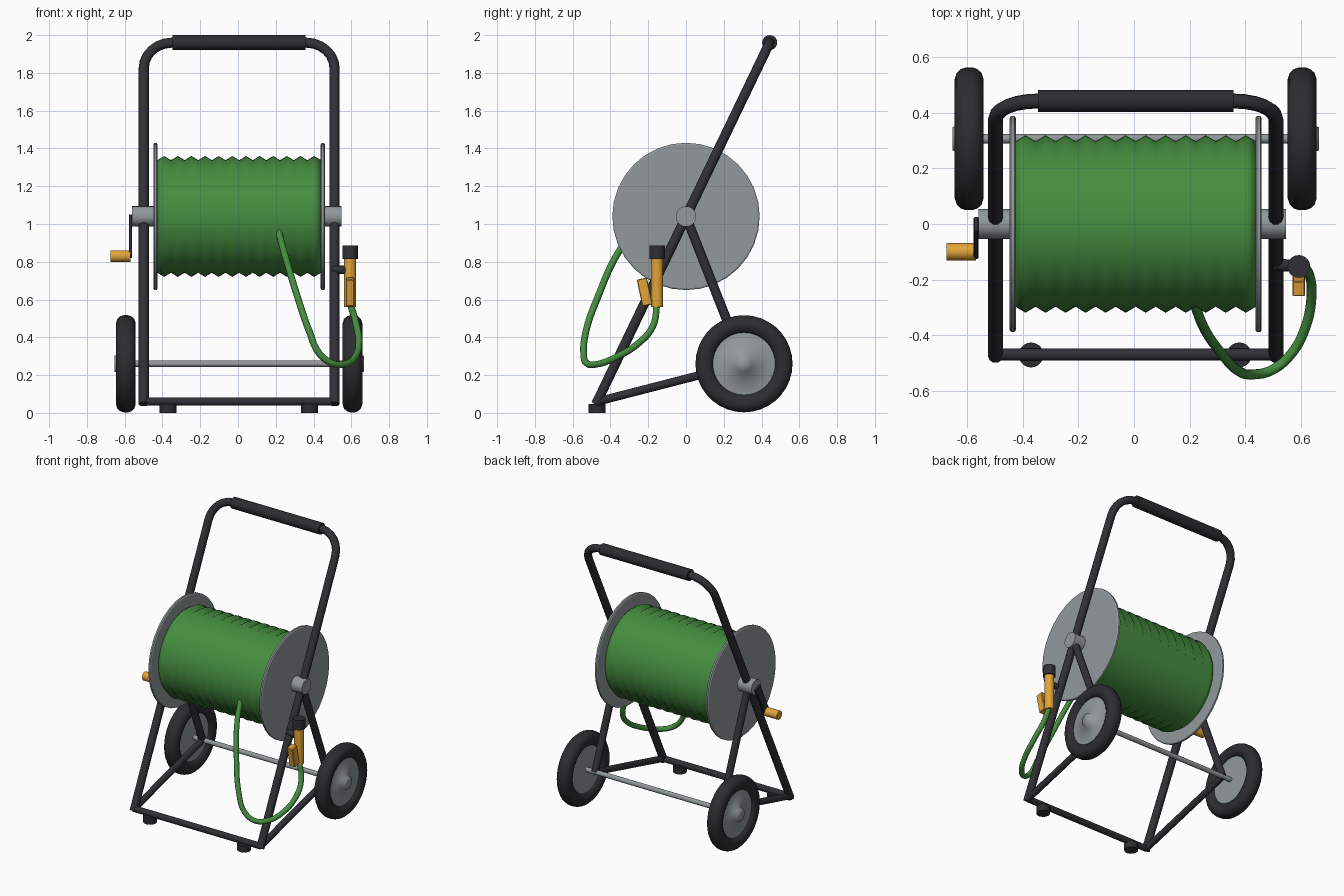
import bpy, bmesh, math
from mathutils import Vector, Matrix

if "Cube" in bpy.data.objects:
    bpy.data.objects.remove(bpy.data.objects["Cube"], do_unlink=True)


def material(name, rgb):
    m = bpy.data.materials.new(name)
    m.use_nodes = True
    m.diffuse_color = (*rgb, 1)
    m.node_tree.nodes["Principled BSDF"].inputs["Base Color"].default_value = (*rgb, 1)
    return m


BLACK = material("black paint", (0.03, 0.03, 0.036))
RUBBER = material("dark rubber", (0.026, 0.026, 0.03))
GREY = material("grey metal", (0.29, 0.32, 0.33))
GREEN = material("green hose", (0.06, 0.27, 0.05))
ORANGE = material("orange plastic", (0.76, 0.37, 0.04))


def finish(ob, mat, angle=40):
    if not ob.data.materials:
        ob.data.materials.append(mat)
    bpy.ops.object.select_all(action='DESELECT')
    ob.select_set(True)
    bpy.context.view_layer.objects.active = ob
    bpy.ops.object.shade_smooth_by_angle(angle=math.radians(angle))
    return ob


def from_bmesh(name, bm, mat, angle=40):
    bmesh.ops.recalc_face_normals(bm, faces=bm.faces)
    me = bpy.data.meshes.new(name)
    bm.to_mesh(me)
    bm.free()
    ob = bpy.data.objects.new(name, me)
    bpy.context.collection.objects.link(ob)
    return finish(ob, mat, angle)


def rod(name, p, q, r, mat, sides=16):
    """Capped cylinder between two points."""
    p, q = Vector(p), Vector(q)
    d = q - p
    bm = bmesh.new()
    turn = d.to_track_quat('Z', 'Y').to_matrix().to_4x4()
    bmesh.ops.create_cone(bm, cap_ends=True, segments=sides, radius1=r, radius2=r,
                          depth=d.length, matrix=Matrix.Translation((p + q) / 2) @ turn)
    return from_bmesh(name, bm, mat)


def box(name, centre, size, tilt, mat):
    """Box tilted about the x axis, edges slightly softened."""
    bm = bmesh.new()
    bmesh.ops.create_cube(bm, size=1)
    bmesh.ops.scale(bm, vec=size, verts=bm.verts)
    bmesh.ops.bevel(bm, geom=bm.edges[:], offset=0.004, segments=1, affect='EDGES')
    bmesh.ops.transform(bm, verts=bm.verts,
                        matrix=Matrix.Translation(centre) @ Matrix.Rotation(tilt, 4, 'X'))
    return from_bmesh(name, bm, mat, 30)


def revolve(name, profile, centre, mat, sides=32, angle=40):
    """Spin a profile of (x, radius) points around the x axis."""
    bm = bmesh.new()
    vs = [bm.verts.new((x, 0, r)) for x, r in profile]
    es = [bm.edges.new(pair) for pair in zip(vs, vs[1:])]
    bmesh.ops.spin(bm, geom=vs + es, cent=(0, 0, 0), axis=(1, 0, 0),
                   angle=math.tau, steps=sides)
    bmesh.ops.remove_doubles(bm, verts=bm.verts, dist=1e-4)
    bmesh.ops.translate(bm, verts=bm.verts, vec=centre)
    return from_bmesh(name, bm, mat, angle)


def tube(name, points, r, mat, kind='POLY'):
    """Round tube along a path, turned into a mesh."""
    cu = bpy.data.curves.new(name, 'CURVE')
    cu.dimensions = '3D'
    cu.bevel_depth, cu.bevel_resolution, cu.use_fill_caps = r, 3, True
    sp = cu.splines.new(kind)
    if kind == 'BEZIER':
        sp.bezier_points.add(len(points) - 1)
        sp.resolution_u = 6
        for bp, co in zip(sp.bezier_points, points):
            bp.co = co
            bp.handle_left_type = bp.handle_right_type = 'AUTO'
    else:
        sp.points.add(len(points) - 1)
        for pt, co in zip(sp.points, points):
            pt.co = (*co, 1)
    cu.materials.append(mat)
    ob = bpy.data.objects.new(name, cu)
    bpy.context.collection.objects.link(ob)
    bpy.ops.object.select_all(action='DESELECT')
    ob.select_set(True)
    bpy.context.view_layer.objects.active = ob
    bpy.ops.object.convert(target='MESH')
    return finish(bpy.context.object, mat)


MID = 0.006                              # middle of the frame in x
HALF = 0.505                             # half spacing of the side tubes
FOOT = Vector((0, -0.47, 0.06))          # front lower corner
DRUM = Vector((0, 0, 1.04))              # reel centre
AXLE = Vector((0, 0.307, 0.26))          # wheel centre
TOP = Vector((0, 0.443, 1.96))           # handle top

# Main hoop: both sloping side tubes and the bent handle in one piece
up = (TOP - FOOT).normalized()
BEND = 0.15
half_path = [FOOT + Vector((HALF, 0, 0)) - up * 0.015]
for i in range(7):
    a = math.radians(15 * i)
    half_path.append(TOP - up * BEND * (1 - math.sin(a))
                     + Vector((HALF - BEND * (1 - math.cos(a)), 0, 0)))
mirrored = [Vector((-p.x, p.y, p.z)) for p in reversed(half_path)]
shift = Vector((MID, 0, 0))
tube("frame_hoop", [p + shift for p in half_path + mirrored], 0.027, BLACK)
rod("handle_grip", TOP + Vector((MID - 0.352, 0, 0)), TOP + Vector((MID + 0.352, 0, 0)),
    0.04, RUBBER, 20)

# Cross members
rod("front_bar", FOOT + Vector((MID - HALF, 0, 0)), FOOT + Vector((MID + HALF, 0, 0)),
    0.022, BLACK)
rod("wheel_axle", AXLE + Vector((MID - 0.63, 0, 0)), AXLE + Vector((MID + 0.63, 0, 0)),
    0.017, GREY)

# Parts repeated on both sides
tire = [(-0.03, 0.165), (-0.042, 0.18), (-0.05, 0.195), (-0.052, 0.215),
        (-0.045, 0.237), (-0.03, 0.251), (-0.012, 0.257)]
tire = tire + [(-x, r) for x, r in reversed(tire)] + tire[:1]
for s, side in ((1, "left"), (-1, "right")):
    x = Vector((MID + s * HALF, 0, 0))
    rod(side + "_rear_leg", DRUM + x, AXLE + x, 0.025, BLACK)
    rod(side + "_lower_rail", FOOT + x, AXLE + x, 0.022, BLACK)
    fx = MID - 0.002 + s * 0.375
    rod(side + "_foot", (fx, -0.472, 0), (fx, -0.472, 0.048), 0.045, RUBBER, 20)
    wheel = AXLE + Vector((MID + s * 0.6, 0, 0))
    revolve(side + "_tire", tire, wheel, RUBBER, 36, 60)
    revolve(side + "_wheel_disc",
            [(s * px, r) for px, r in ((0.06, 0), (0.06, 0.042), (0.032, 0.052),
                                       (0.028, 0.178), (-0.028, 0.178), (-0.03, 0))],
            wheel, GREY, 36, 75)
    revolve(side + "_reel_flange",
            [(-0.011, 0), (-0.011, 0.382), (-0.006, 0.39), (0.006, 0.39),
             (0.011, 0.382), (0.011, 0)],
            DRUM + Vector((MID + s * 0.443, 0, 0)), GREY, 32, 30)

rod("left_reel_hub", DRUM + Vector((0.45, 0, 0)), DRUM + Vector((0.547, 0, 0)), 0.054, GREY, 24)
rod("right_reel_hub", DRUM + Vector((-0.44, 0, 0)), DRUM + Vector((-0.56, 0, 0)), 0.054, GREY, 24)

# Wound hose on the reel: a ridged roll
COILS = 12
width = 0.866
roll = [(-width / 2, 0.1)]
for i in range(2 * COILS + 1):
    roll.append((-width / 2 + width * i / (2 * COILS), 0.32 if i % 2 else 0.298))
roll.append((width / 2, 0.1))
revolve("wound_hose", roll, DRUM + shift, GREEN, 48, 75)

# Crank on the right side
pin = Vector((0, -0.1, 0.83))
arm = pin - DRUM
box("crank_arm", (DRUM + pin) / 2 + Vector((-0.569, 0, 0)), (0.018, 0.06, arm.length),
    -math.atan2(-arm.y, -arm.z), BLACK)
rod("crank_handle", pin + Vector((-0.675, 0, 0)), pin + Vector((-0.57, 0, 0)), 0.031, ORANGE, 20)

# Loose end of the hose
tube("loose_hose", [(0.215, -0.28, 0.96), (0.25, -0.37, 0.83), (0.31, -0.46, 0.63),
                    (0.378, -0.53, 0.43), (0.43, -0.542, 0.315), (0.5, -0.525, 0.262),
                    (0.565, -0.47, 0.258), (0.615, -0.38, 0.29), (0.64, -0.25, 0.37),
                    (0.628, -0.175, 0.46), (0.594, -0.153, 0.58)], 0.018, GREEN, 'BEZIER')

# Spray nozzle and its holder
nx, ny = 0.594, -0.153
rod("nozzle_body", (nx, ny, 0.56), (nx, ny, 0.82), 0.032, ORANGE, 20)
rod("nozzle_cap", (nx, ny, 0.815), (nx, ny, 0.885), 0.041, BLACK, 20)
rod("nozzle_holder", (0.5, -0.145, 0.757), (nx, ny, 0.757), 0.022, BLACK)
box("nozzle_trigger", (nx, -0.219, 0.64), (0.045, 0.055, 0.145), math.radians(12), ORANGE)
